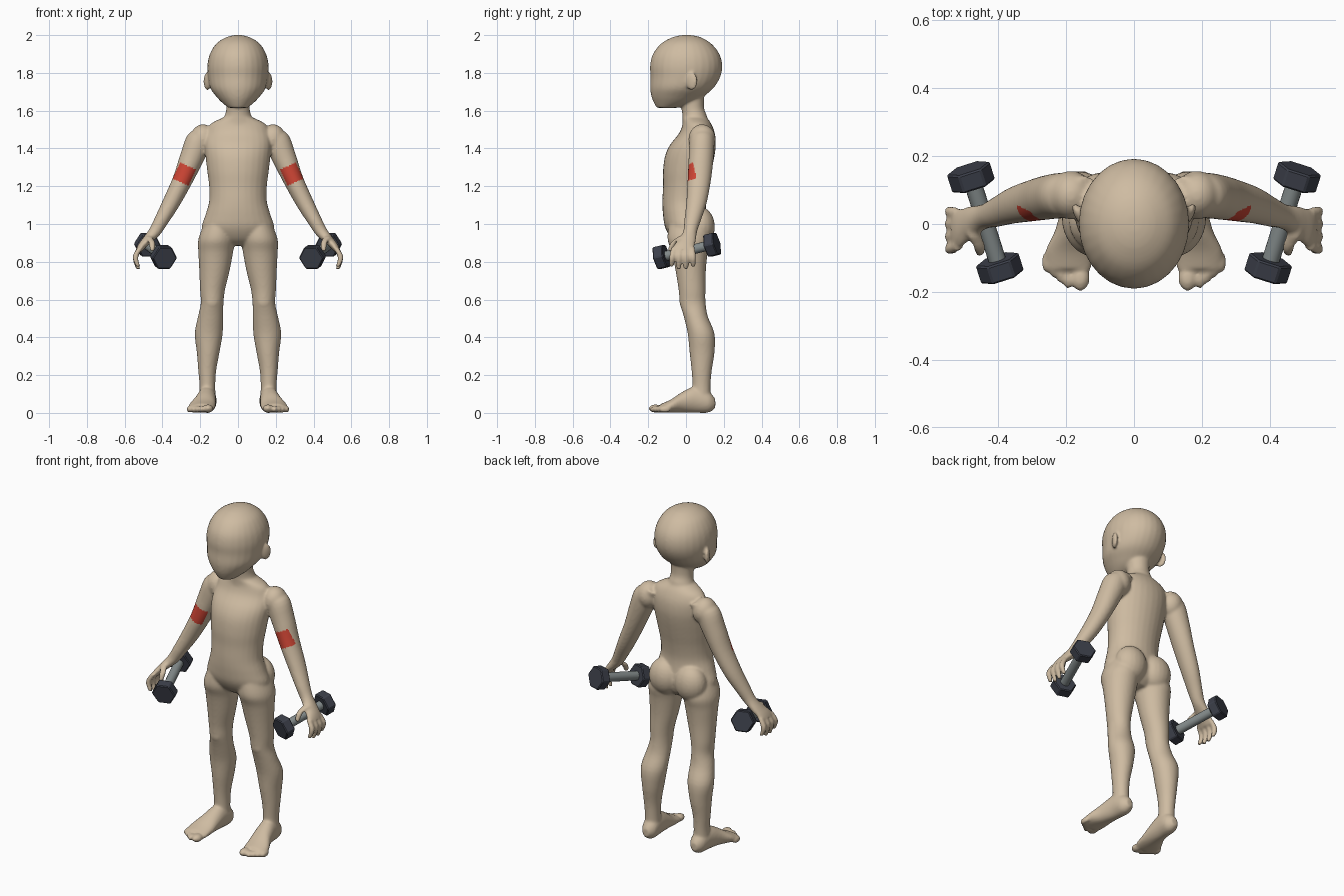
import bpy, bmesh, math
from mathutils import Vector, Matrix

cube = bpy.data.objects.get("Cube")
if cube:
    bpy.data.objects.remove(cube, do_unlink=True)

X, Y, Z = Vector((1, 0, 0)), Vector((0, 1, 0)), Vector((0, 0, 1))
ARM_U = Vector((0.9, 0, 0.43))


def material(name, color):
    m = bpy.data.materials.new(name)
    m.use_nodes = True
    m.diffuse_color = (*color, 1)
    bsdf = m.node_tree.nodes["Principled BSDF"]
    bsdf.inputs["Base Color"].default_value = (*color, 1)
    bsdf.inputs["Roughness"].default_value = 0.7
    return m


TAN = material("tan", (0.62, 0.50, 0.36))
RED = material("red", (0.62, 0.06, 0.035))
DARK = material("dark slate", (0.045, 0.05, 0.068))
GREY = material("bar grey", (0.23, 0.26, 0.26))


def add_object(name, bm, *mats):
    mesh = bpy.data.meshes.new(name)
    bm.to_mesh(mesh)
    bm.free()
    for m in mats:
        mesh.materials.append(m)
    ob = bpy.data.objects.new(name, mesh)
    bpy.context.collection.objects.link(ob)
    return ob


def spline(rows, steps=4):
    """Smooth the list of sections with a Catmull-Rom curve."""
    out = []
    for i in range(len(rows) - 1):
        a, b, c, d = (rows[max(0, min(len(rows) - 1, i + k))] for k in (-1, 0, 1, 2))
        for s in range(steps):
            t = s / steps
            out.append([q + 0.5 * t * (r - p + t * (2 * p - 5 * q + 4 * r - w + t * (3 * (q - r) + w - p)))
                        for p, q, r, w in zip(a, b, c, d)])
    return out + [list(rows[-1])]


def loft(bm, rows, u=X, v=Y, n=28):
    """Closed tube through elliptical sections (x, y, z, radius_u, radius_v)."""
    rings = []
    for x, y, z, ru, rv in spline(rows):
        ring = []
        for k in range(n):
            a = math.tau * k / n
            ring.append(bm.verts.new(Vector((x, y, z)) + u * ru * math.cos(a) + v * rv * math.sin(a)))
        rings.append(ring)
    faces = [bm.faces.new((p[k], p[(k + 1) % n], q[(k + 1) % n], q[k]))
             for p, q in zip(rings, rings[1:]) for k in range(n)]
    faces += [bm.faces.new(rings[0][::-1]), bm.faces.new(rings[-1])]
    bmesh.ops.recalc_face_normals(bm, faces=faces)


def ball(bm, center, radii, turn=0):
    m = Matrix.Translation(center) @ Matrix.Rotation(turn, 4, 'Z') @ Matrix.Diagonal((*radii, 1))
    bmesh.ops.create_uvsphere(bm, u_segments=20, v_segments=14, radius=1, matrix=m)


bm = bmesh.new()

# Leg
loft(bm, [(.10, .01, 1.0, .08, .10), (.113, .015, .92, .097, .113), (.118, .02, .85, .092, .095),
          (.125, .025, .75, .08, .08), (.135, .032, .65, .066, .071), (.137, .036, .58, .06, .068),
          (.145, .052, .51, .067, .064), (.155, .08, .42, .074, .071), (.158, .085, .32, .06, .066),
          (.163, .083, .22, .047, .053), (.162, .082, .14, .042, .048), (.162, .08, .06, .045, .05)])
ball(bm, (.137, -.005, .59), (.04, .03, .045))
ball(bm, (.085, .075, .985), (.095, .078, .105))

# Foot and toes
loft(bm, [(.16, .155, .05, .02, .025), (.16, .12, .058, .045, .056), (.165, .05, .07, .05, .07),
          (.175, -.02, .056, .058, .055), (.19, -.08, .036, .071, .035), (.192, -.135, .024, .066, .023)],
     X, Z)
ball(bm, (.158, -.16, .023), (.028, .038, .022))
for i in range(4):
    ball(bm, (.194 + .021 * i, -.16 + .016 * i, .019), (.015, .032, .018))

# Arm and palm
ball(bm, (.185, .085, 1.45), (.068, .072, .078))
loft(bm, [(.14, .09, 1.50, .04, .05), (.2, .085, 1.45, .068, .066), (.245, .08, 1.35, .064, .066),
          (.295, .07, 1.23, .053, .062), (.355, .055, 1.11, .046, .054), (.405, .035, 1.02, .038, .044),
          (.44, .022, .96, .033, .037), (.475, .008, .92, .027, .046), (.508, -.01, .885, .021, .056),
          (.525, -.015, .86, .017, .058)], ARM_U, Y)

# Fingers and thumb
for i in range(4):
    y = -.064 + .032 * i
    drop = .012 if i in (1, 2) else 0
    loft(bm, [(.517, y, .875, .016, .016), (.543, y * 1.15, .825, .016, .016),
              (.528, y * 1.2, .773 - drop, .012, .012)], X, Y, 12)
loft(bm, [(.475, -.02, .935, .02, .02), (.455, -.065, .9, .018, .018),
          (.455, -.085, .855, .013, .013)], X, Y, 12)

# Ear
ball(bm, (.163, .03, 1.755), (.014, .034, .048), -.45)

# Mirror the limbs to the other side
copy = bmesh.ops.duplicate(bm, geom=bm.verts[:] + bm.edges[:] + bm.faces[:])["geom"]
bmesh.ops.scale(bm, vec=(-1, 1, 1), verts=[g for g in copy if isinstance(g, bmesh.types.BMVert)])
bmesh.ops.reverse_faces(bm, faces=[g for g in copy if isinstance(g, bmesh.types.BMFace)])

# Torso
loft(bm, [(0, .045, 1.565, .075, .065), (0, .058, 1.53, .145, .076), (0, .058, 1.48, .168, .095),
          (0, .037, 1.42, .176, .121), (0, .02, 1.36, .172, .131), (0, .006, 1.28, .163, .128),
          (0, -.003, 1.2, .153, .119), (0, -.01, 1.12, .153, .115), (0, -.006, 1.05, .172, .116),
          (0, .005, .98, .192, .115), (0, .015, .92, .16, .09), (0, .02, .885, .08, .05)])

# Neck and head
loft(bm, [(0, .05, 1.5, .11, .07), (0, .046, 1.57, .072, .065), (0, .035, 1.62, .062, .06),
          (0, .03, 1.72, .068, .07)])
loft(bm, [(0, .003, 2.0, .02, .025), (0, .003, 1.988, .064, .076), (0, .001, 1.955, .115, .133),
          (0, .001, 1.9, .149, .176), (0, .001, 1.84, .162, .191), (0, -.003, 1.78, .159, .185),
          (0, -.022, 1.72, .147, .168), (0, -.045, 1.675, .115, .138), (0, -.065, 1.642, .084, .105),
          (0, -.1, 1.615, .05, .055)])

# Fuse all body parts into one smooth skin
source = add_object("body_parts", bm, TAN)
fuse = source.modifiers.new("Fuse", 'REMESH')
fuse.mode = 'VOXEL'
fuse.voxel_size = 0.007
relax = source.modifiers.new("Relax", 'SMOOTH')
relax.factor = 0.5
relax.iterations = 8
bpy.context.view_layer.update()
skin = bpy.data.meshes.new_from_object(source.evaluated_get(bpy.context.evaluated_depsgraph_get()))
bpy.data.objects.remove(source, do_unlink=True)
skin.name = "body"
skin.materials.clear()
skin.materials.append(TAN)
skin.materials.append(RED)
body = bpy.data.objects.new("body", skin)
bpy.context.collection.objects.link(body)

# Red patch on the front of each upper arm
along = Vector((.42, 0, -.907))
across = Vector((.907, 0, .42))
for face in skin.polygons:
    c = face.center
    d = Vector((abs(c.x), 0, c.z)) - Vector((.284, 0, 1.264))
    face.use_smooth = True
    face.material_index = int(abs(d.dot(along)) < .048 and abs(d.dot(across)) < .046 and c.y < .06)


# Dumbbells
def prism(name, start, end, radius, sides, mat, bevel):
    axis = (end - start).normalized()
    flat = Z.cross(axis).normalized()
    frame = Matrix((flat.cross(axis), flat, axis)).transposed().to_4x4()
    b = bmesh.new()
    bmesh.ops.create_cone(b, cap_ends=True, segments=sides, radius1=radius, radius2=radius,
                          depth=(end - start).length,
                          matrix=Matrix.Translation((start + end) / 2) @ frame)
    if bevel:
        bmesh.ops.bevel(b, geom=b.edges[:], offset=bevel, segments=1, affect='EDGES')
    bmesh.ops.recalc_face_normals(b, faces=b.faces)
    for f in b.faces:
        f.smooth = sides > 6 and len(f.verts) == 4
    return add_object(name, b, mat)


for side, s in (("left", 1), ("right", -1)):
    front, back = Vector((s * .395, -.13, .825)), Vector((s * .48, .138, .89))
    half = (back - front).normalized() * .028
    prism(side + "_dumbbell_bar", front, back, .026, 20, GREY, 0)
    prism(side + "_dumbbell_front_weight", front - half, front + half, .068, 6, DARK, .005)
    prism(side + "_dumbbell_back_weight", back - half, back + half, .068, 6, DARK, .005)
